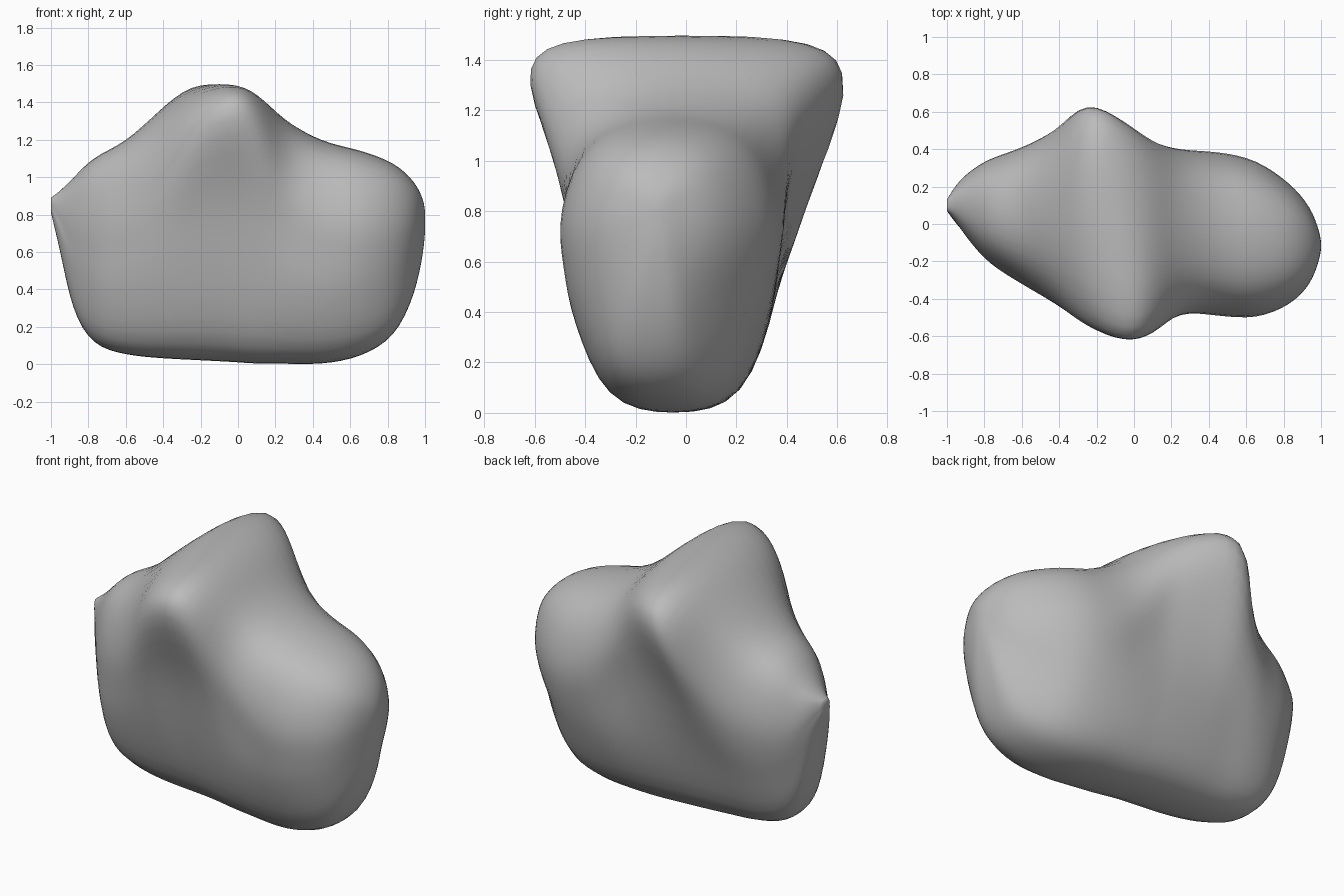
import bpy, bmesh
from math import exp

cube = bpy.data.objects.get("Cube")
if cube:
    bpy.data.objects.remove(cube, do_unlink=True)

# Stations along the boulder:
# x, bottom, top, low front, low back, high front, high back
STATIONS = [
    (-1, .81, .89, .07, .13, .07, .13),
    (-.95, .6, .93, 0, .2, .01, .21),
    (-.88, .29, 1, -.07, .23, -.09, .28),
    (-.77, .11, 1.11, -.19, .28, -.21, .35),
    (-.6, .05, 1.2, -.28, .32, -.32, .41),
    (-.42, .03, 1.36, -.34, .34, -.43, .51),
    (-.25, .02, 1.48, -.37, .36, -.56, .66),
    (-.05, .01, 1.5, -.38, .36, -.64, .56),
    (.1, 0, 1.44, -.4, .35, -.6, .45),
    (.25, 0, 1.31, -.42, .34, -.48, .4),
    (.45, 0, 1.2, -.44, .31, -.49, .385),
    (.65, .04, 1.15, -.44, .25, -.5, .34),
    (.83, .15, 1.08, -.38, .11, -.43, .22),
    (.94, .37, .98, -.28, .02, -.32, .09),
    (.99, .6, .88, -.18, -.05, -.19, -.04),
    (1, .72, .81, -.13, -.1, -.13, -.1),
]


def catmull(a, b, c, d, t):
    """Point on a smooth curve between b and c."""
    return tuple(
        q + t * (r - p + t * (2 * p - 5 * q + 4 * r - s + t * (3 * (q - r) + s - p))) / 2
        for p, q, r, s in zip(a, b, c, d))


def smooth_path(points, steps, closed=False):
    n = len(points)

    def pick(i):
        return points[i % n] if closed else points[max(0, min(n - 1, i))]

    path = [catmull(pick(i - 1), pick(i), pick(i + 1), pick(i + 2), k / steps)
            for i in range(n if closed else n - 1) for k in range(steps)]
    return path if closed else path + [points[-1]]


def section(x, bottom, top, low_front, low_back, high_front, high_back):
    """Closed outline at x: rounded foot, waist, and a flaring ridge on top."""
    height = top - bottom
    ridge = exp(-abs((x + .07) / .33) ** 3)
    tilt = -.6 * (x + .1) * exp(-((x + .1) / .3) ** 2)
    middle = (low_front + low_back) / 2
    crown = (high_front + high_back) / 2

    def side(low, high):
        blend = .75 - .38 * ridge
        waist = low + (high - low) * blend
        shoulder = crown + (high - crown) * (.71 + .07 * ridge)
        outline = [
            (middle + (low - middle) * .64, .05),
            (low, .3),
            (waist, .48 + .12 * ridge),
            (high, .68 + .19 * ridge),
            (shoulder, .93 + .045 * ridge),
        ]
        return [(y, bottom + f * height + tilt * y * f) for y, f in outline]

    ring = [(middle, bottom)] + side(low_front, high_front)
    ring += [(crown, top)] + side(low_back, high_back)[::-1]
    return [(x, y, z) for y, z in smooth_path(ring, 4, closed=True)]


# Boulder: loft the sections and close both tips
bm = bmesh.new()
rings = [[bm.verts.new(p) for p in section(*s)] for s in smooth_path(STATIONS, 4)]
for a, b in zip(rings, rings[1:]):
    for i in range(len(a)):
        j = (i + 1) % len(a)
        bm.faces.new((a[i], a[j], b[j], b[i]))
bm.faces.new(rings[0])
bm.faces.new(rings[-1])
for _ in range(6):
    bmesh.ops.smooth_vert(bm, verts=[v for r in rings[1:-1] for v in r], factor=.5,
                          use_axis_x=True, use_axis_y=True, use_axis_z=True)
bmesh.ops.recalc_face_normals(bm, faces=bm.faces)
mesh = bpy.data.meshes.new("boulder")
bm.to_mesh(mesh)
bm.free()
boulder = bpy.data.objects.new("boulder", mesh)
bpy.context.collection.objects.link(boulder)

# Stone colour
stone = bpy.data.materials.new("grey stone")
stone.use_nodes = True
grey = (.5, .5, .5, 1)
stone.diffuse_color = grey
stone.node_tree.nodes["Principled BSDF"].inputs["Base Color"].default_value = grey
mesh.materials.append(stone)

# Soft shading
bpy.ops.object.select_all(action="DESELECT")
boulder.select_set(True)
bpy.context.view_layer.objects.active = boulder
bpy.ops.object.shade_smooth_by_angle(angle=1.2)
